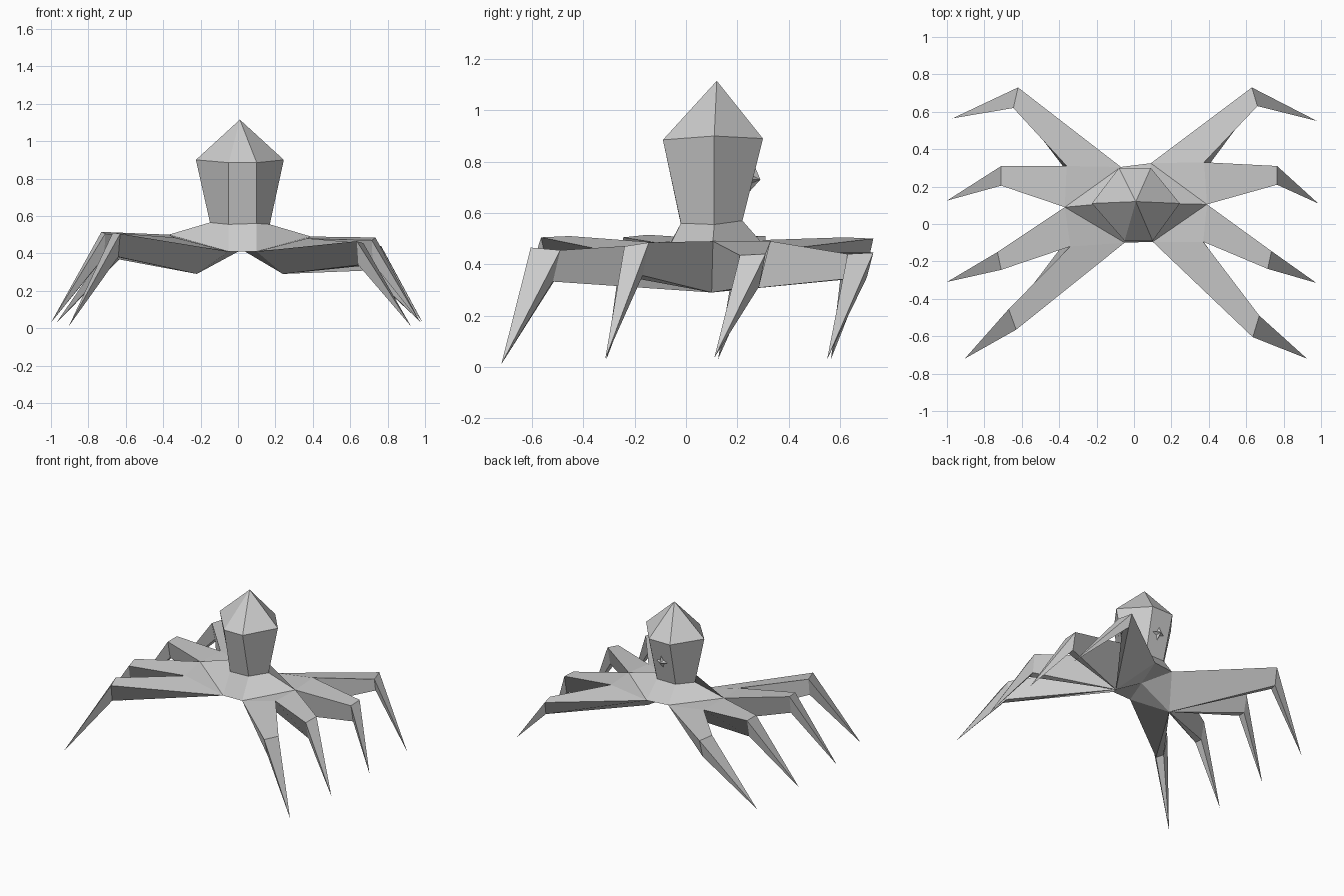
import bpy, bmesh
from math import sin, cos, pi
from mathutils import Vector

if "Cube" in bpy.data.objects:
    bpy.data.objects.remove(bpy.data.objects["Cube"])


def make_object(name, faces):
    """Build a flat shaded object from polygons given as corner points."""
    bm = bmesh.new()
    for f in faces:
        bm.faces.new([bm.verts.new(p) for p in f])
    bmesh.ops.remove_doubles(bm, verts=bm.verts, dist=0.0005)
    bmesh.ops.recalc_face_normals(bm, faces=bm.faces)
    me = bpy.data.meshes.new(name)
    bm.to_mesh(me)
    bm.free()
    ob = bpy.data.objects.new(name, me)
    bpy.context.collection.objects.link(ob)
    return ob


def band(lower, upper):
    n = len(lower)
    return [(lower[i], lower[(i + 1) % n], upper[(i + 1) % n], upper[i]) for i in range(n)]


def fan(ring, tip):
    return [(ring[i], ring[(i + 1) % len(ring)], tip) for i in range(len(ring))]


# Six-sided rings: front left, front right, right, back right, back left, left
base = [(-.05, -.10, .41), (.10, -.095, .41), (.39, .105, .49),
        (.09, .325, .45), (-.07, .305, .45), (-.37, .09, .50)]
neck = [(-.05, -.02, .555), (.10, -.02, .56), (.17, .11, .555),
        (.08, .22, .57), (-.07, .22, .57), (-.15, .11, .565)]
brow = [(-.05, -.09, .885), (.10, -.09, .885), (.245, .11, .90),
        (.09, .30, .89), (-.08, .30, .89), (-.225, .11, .90)]
fl, fr, sr, br, bl, sl = base
hub_l, hub_r, belly = (-.22, .10, .29), (.24, .10, .29), (.02, .10, .42)
# Notches between paired legs
n_fl, n_fr = (-.34, -.12, .485), (.37, -.095, .48)
n_bl, n_br = (-.36, .31, .495), (.375, .33, .49)

# Head, neck and belly
faces = band(base, neck) + band(neck, brow) + fan(brow, (.01, .12, 1.115))
faces += [(fl, sl, n_fl), (fr, sr, n_fr), (bl, sl, n_bl), (br, sr, n_br)]
faces += [(fl, fr, belly), (bl, br, belly)]
for hub, pair in ((hub_l, (fl, bl)), (hub_r, (fr, br))):
    faces += [(p, hub, belly) for p in pair]


def leg(a, n, hub, k1, k2, tip, drop=.125):
    """Wedge-shaped upper leg with a pointed lower leg."""
    k1, k2 = Vector(k1), Vector(k2)
    down = Vector((0, 0, -drop))
    b1, b2 = k1.lerp(k2, .25) + down, k1.lerp(k2, .75) + down
    return [(a, n, k2, k1), (a, hub, b1, k1), (n, hub, b2, k2), (hub, b1, b2),
            (k1, k2, tip), (k1, b1, tip), (k2, b2, tip), (b1, b2, tip)]


# Legs: left side then right side, front to back
faces += leg(fl, n_fl, hub_l, (-.63, -.565, .505), (-.67, -.455, .51), (-.905, -.72, .01))
faces += leg(sl, n_fl, hub_l, (-.73, -.15, .515), (-.71, -.245, .505), (-1, -.31, .03))
faces += leg(sl, n_bl, hub_l, (-.71, .205, .51), (-.71, .31, .51), (-1, .125, .03))
faces += leg(bl, n_bl, hub_l, (-.62, .73, .50), (-.645, .62, .505), (-.97, .565, .03))
faces += leg(fr, n_fr, hub_r, (.635, -.605, .465), (.67, -.49, .455), (.925, -.72, .01))
faces += leg(sr, n_fr, hub_r, (.735, -.145, .485), (.715, -.24, .47), (.975, -.315, .03))
faces += leg(sr, n_br, hub_r, (.765, .21, .435), (.765, .31, .44), (.985, .11, .035))
faces += leg(br, n_br, hub_r, (.63, .73, .445), (.66, .63, .44), (.98, .55, .03), .095)
make_object("body_and_legs", faces)

# Small star-shaped bump on the back of the head
star = []
for i in range(8):
    r = .045 if i % 2 == 0 else .018
    z = r * sin(i * pi / 4)
    star.append((.01 + r * cos(i * pi / 4), .26 + .24 * z, .73 + z))
make_object("back_bump", fan(star, (.01, .29, .73)) + fan(star, (.01, .245, .73)))
